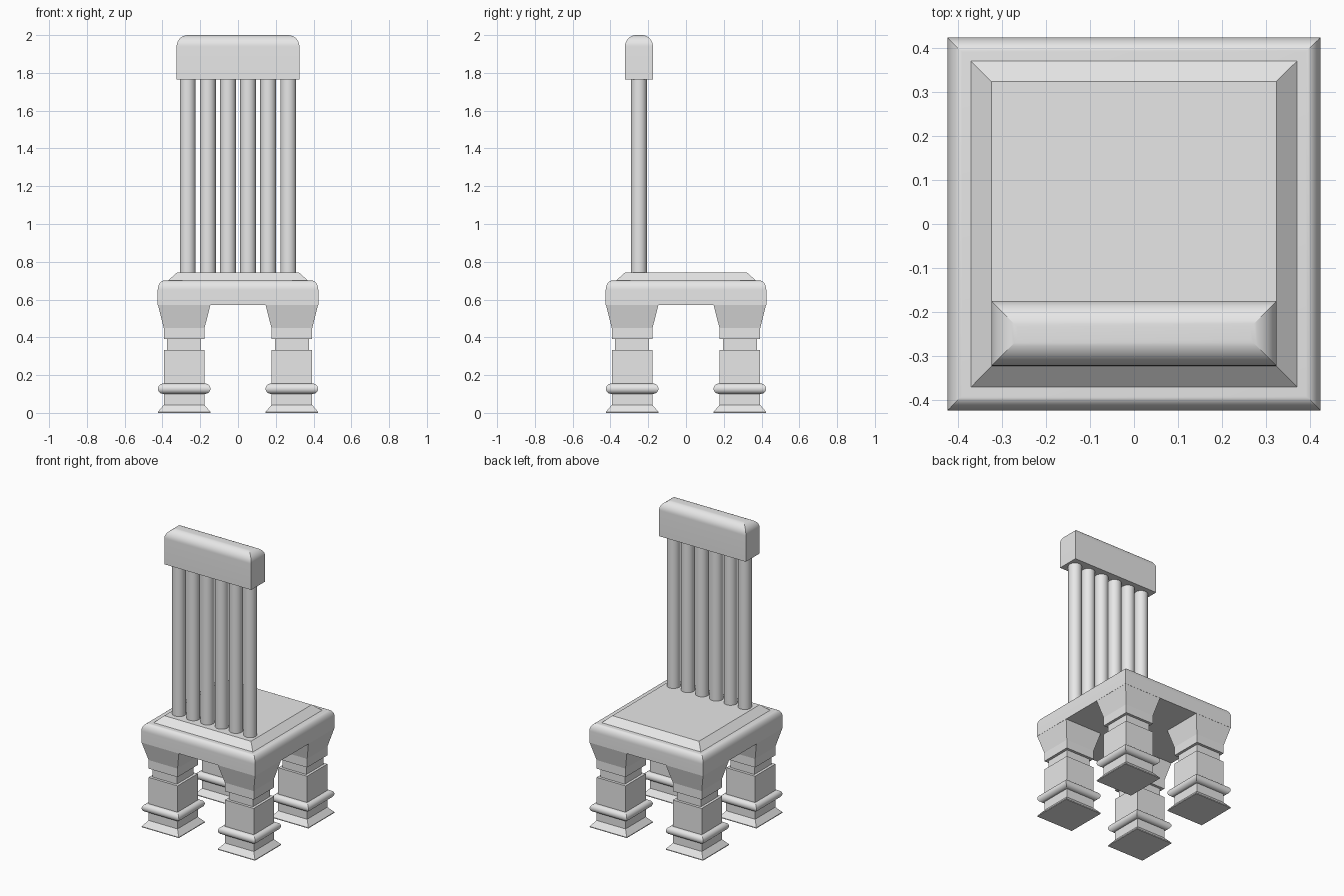
import bpy, bmesh, math

cube = bpy.data.objects.get("Cube")
if cube:
    bpy.data.objects.remove(cube, do_unlink=True)

grey = bpy.data.materials.new("plain grey")
grey.use_nodes = True
colour = (0.8, 0.8, 0.8, 1)
grey.diffuse_color = colour
grey.node_tree.nodes["Principled BSDF"].inputs["Base Color"].default_value = colour


def finish(name, bm, location):
    """Turn a bmesh into a named object, smooth only across shallow angles."""
    bmesh.ops.recalc_face_normals(bm, faces=bm.faces)
    mesh = bpy.data.meshes.new(name)
    bm.to_mesh(mesh)
    bm.free()
    mesh.materials.append(grey)
    obj = bpy.data.objects.new(name, mesh)
    obj.location = location
    bpy.context.collection.objects.link(obj)
    bpy.ops.object.select_all(action='DESELECT')
    obj.select_set(True)
    bpy.context.view_layer.objects.active = obj
    bpy.ops.object.shade_smooth_by_angle(angle=math.radians(13))
    return obj


def stack(name, hx, hy, profile, location=(0, 0, 0)):
    """Rectangular solid with mitred corners; profile is (inset, z) pairs."""
    bm = bmesh.new()
    rings = [[bm.verts.new((sx * (hx - inset), sy * (hy - inset), z))
              for sx, sy in ((-1, -1), (1, -1), (1, 1), (-1, 1))]
             for inset, z in profile]
    for low, high in zip(rings, rings[1:]):
        for i in range(4):
            j = (i + 1) % 4
            bm.faces.new((low[i], low[j], high[j], high[i]))
    bm.faces.new(rings[0])
    bm.faces.new(rings[-1])
    return finish(name, bm, location)


def arc(inset, z, rx, rz, start, end, steps=12):
    """Profile points of an elliptical rounding centred at (inset, z)."""
    angles = [math.radians(start + (end - start) * i / steps) for i in range(steps + 1)]
    return [(inset - rx * math.cos(a), z + rz * math.sin(a)) for a in angles]


# Legs: splayed foot, plain block, narrow neck and flared bracket, plus a rounded ring
LEG = 0.139
SHAFT = 0.031
NECK = 0.049
leg_profile = [(0, 0), (0, 0.005), (SHAFT, 0.042), (SHAFT, 0.333), (NECK, 0.333),
               (NECK, 0.392), (SHAFT, 0.392), (SHAFT, 0.45), (0, 0.572)]
ring_profile = arc(0.027, 0.128, 0.027, 0.027, -90, 90, 24)
for side, sx in (("right", -1), ("left", 1)):
    for end, sy in (("front", -1), ("back", 1)):
        spot = (sx * 0.285, sy * 0.285, 0)
        stack(f"{end}_{side}_leg", LEG, LEG, leg_profile, spot)
        stack(f"{end}_{side}_leg_ring", LEG, LEG, ring_profile, spot)

# Seat with rounded upper edge, and a sloped cushion panel on top
stack("seat", 0.425, 0.425, [(0, 0.572)] + arc(0.033, 0.65, 0.033, 0.05, 0, 90))
stack("seat_panel", 0.372, 0.372, [(0, 0.699), (0.048, 0.742)])

# Row of round spindles
BACK_Y = -0.249
for i in range(6):
    bm = bmesh.new()
    bmesh.ops.create_cone(bm, cap_ends=True, segments=48, radius1=0.042,
                          radius2=0.042, depth=1.04)
    finish(f"spindle_{i + 1}", bm, ((i - 2.5) * 0.1065, BACK_Y, 1.25))

# Rounded top rail
stack("top_rail", 0.325, 0.074, [(0, 1.765)] + arc(0.06, 1.94, 0.06, 0.06, 0, 90),
      (0, BACK_Y, 0))
